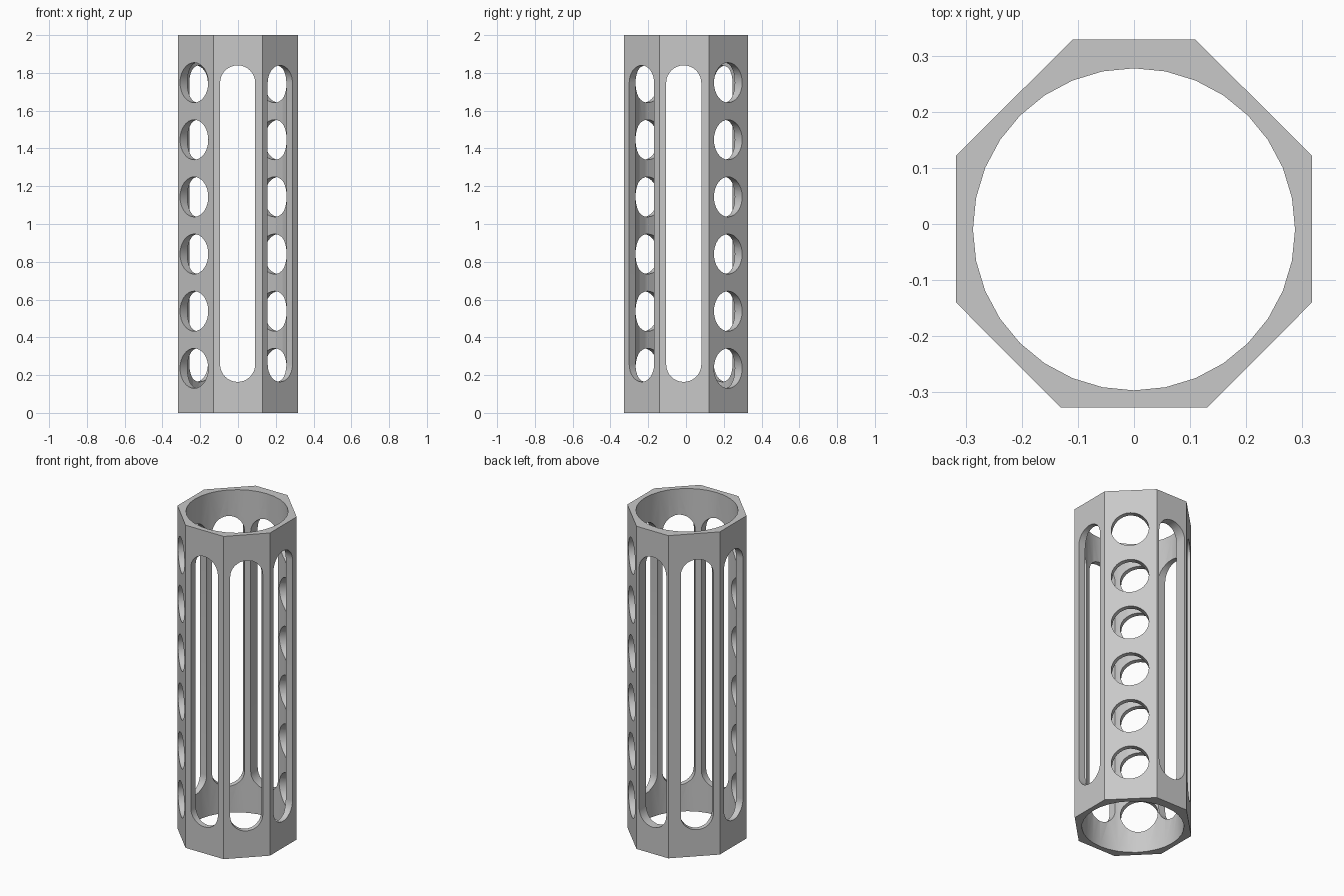
import bpy, bmesh, math
from mathutils import Matrix

cube = bpy.data.objects.get("Cube")
if cube:
    bpy.data.objects.remove(cube, do_unlink=True)

grey = bpy.data.materials.new("light grey")
grey.use_nodes = True
COLOUR = (0.58, 0.58, 0.58, 1)
grey.diffuse_color = COLOUR
grey.node_tree.nodes["Principled BSDF"].inputs["Base Color"].default_value = COLOUR


def prism(name, outline, depth, matrix):
    """Extrude a closed 2D outline along z, then place it with a matrix."""
    bm = bmesh.new()
    face = bm.faces.new([bm.verts.new((x, y, 0)) for x, y in outline])
    grown = bmesh.ops.extrude_face_region(bm, geom=[face])["geom"]
    top = [v for v in grown if isinstance(v, bmesh.types.BMVert)]
    bmesh.ops.translate(bm, verts=top, vec=(0, 0, depth))
    bmesh.ops.recalc_face_normals(bm, faces=bm.faces[:])
    bm.transform(matrix)
    mesh = bpy.data.meshes.new(name)
    bm.to_mesh(mesh)
    bm.free()
    mesh.materials.append(grey)
    obj = bpy.data.objects.new(name, mesh)
    bpy.context.collection.objects.link(obj)
    return obj


def arc(radius, start, end, steps, cy=0):
    angles = [math.radians(start + (end - start) * i / steps) for i in range(steps + 1)]
    return [(radius * math.cos(a), cy + radius * math.sin(a)) for a in angles]


def sideways(x, y, z, degrees):
    """Aim a prism horizontally through (x, y, z); 0 degrees runs along y."""
    return (Matrix.Translation((x, y, z)) @ Matrix.Rotation(math.radians(degrees), 4, "Z")
            @ Matrix.Rotation(math.pi / 2, 4, "X") @ Matrix.Translation((0, 0, -0.6)))


# Octagonal outer tube
half = [(0.109, 0.329), (0.317, 0.122), (0.317, -0.14), (0.131, -0.327)]
outline = half + [(-x, y) for x, y in reversed(half)]
tube = prism("octagonal_tube", outline, 2, Matrix())

# Round bore
cutters = [prism("bore_cutter", arc(0.287, 0, 360, 32)[:-1], 2.4,
                 Matrix.Translation((0, -0.0095, -0.2)))]

# Long round-ended slots through three pairs of opposite sides
R, HALF = 0.093, 0.745
stadium = arc(R, 0, 180, 16, HALF) + arc(R, 180, 360, 16, -HALF)
for x, y, angle in [(-0.002, 0, 0), (0, -0.012, 90), (0, -0.012, 45)]:
    cutters.append(prism("slot_cutter", stadium, 1.2, sideways(x, y, 1.002, angle)))

# Column of round holes through the remaining pair of sides
for i in range(6):
    cutters.append(prism("hole_cutter", arc(0.106, 0, 360, 32)[:-1], 1.2,
                         sideways(-0.0035, 0.0035, 0.236 + 0.3025 * i, -45)))

# Cut everything, then discard the cutters
bpy.ops.object.select_all(action="DESELECT")
bpy.context.view_layer.objects.active = tube
tube.select_set(True)
for cutter in cutters:
    cutter.hide_render = True
    mod = tube.modifiers.new("cut", "BOOLEAN")
    mod.operation = "DIFFERENCE"
    mod.solver = "EXACT"
    mod.object = cutter
    bpy.ops.object.modifier_apply(modifier=mod.name)
    bpy.data.objects.remove(cutter, do_unlink=True)

bpy.ops.object.shade_smooth_by_angle(angle=math.radians(30))
